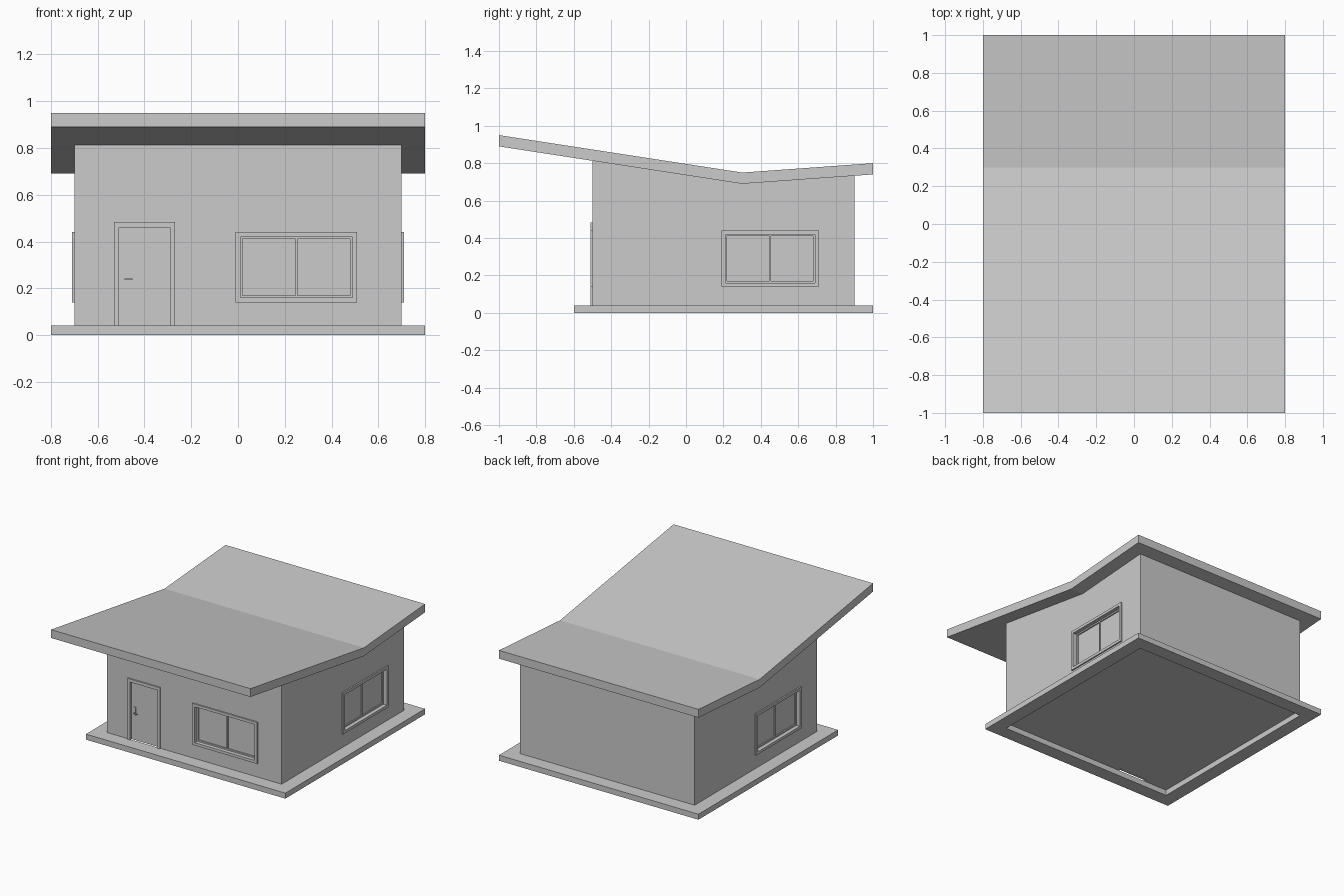
import bpy
import bmesh
from math import pi
from mathutils import Matrix, Vector

if "Cube" in bpy.data.objects:
    bpy.data.objects.remove(bpy.data.objects["Cube"], do_unlink=True)

grey = bpy.data.materials.new("plaster grey")
grey.use_nodes = True
grey.diffuse_color = (0.6, 0.6, 0.6, 1)
grey.node_tree.nodes["Principled BSDF"].inputs["Base Color"].default_value = (0.6, 0.6, 0.6, 1)


def finish(name, bm, place=Matrix()):
    """Turn a bmesh into a placed, painted object."""
    bmesh.ops.recalc_face_normals(bm, faces=bm.faces)
    mesh = bpy.data.meshes.new(name)
    bm.to_mesh(mesh)
    bm.free()
    mesh.materials.append(grey)
    obj = bpy.data.objects.new(name, mesh)
    obj.matrix_world = place
    bpy.context.collection.objects.link(obj)
    return obj


def add_box(bm, x, y, z):
    """Add a box given its (low, high) range on each axis."""
    size = [r[1] - r[0] for r in (x, y, z)]
    centre = Vector([(r[0] + r[1]) / 2 for r in (x, y, z)])
    bmesh.ops.create_cube(bm, size=1, matrix=Matrix.Translation(centre) @ Matrix.Diagonal((*size, 1)))


def box(name, x, y, z, place=Matrix()):
    bm = bmesh.new()
    add_box(bm, x, y, z)
    return finish(name, bm, place)


def prism(name, profile, half):
    """Extrude a (y, z) outline along x."""
    bm = bmesh.new()
    face = bm.faces.new([bm.verts.new((-half, y, z)) for y, z in profile])
    out = bmesh.ops.extrude_face_region(bm, geom=[face])
    bmesh.ops.translate(bm, vec=(2 * half, 0, 0),
                        verts=[v for v in out["geom"] if isinstance(v, bmesh.types.BMVert)])
    return finish(name, bm)


def cut(obj, cutter):
    """Subtract the cutter, then discard it."""
    cutter.hide_render = True
    mod = obj.modifiers.new("opening", "BOOLEAN")
    mod.operation = "DIFFERENCE"
    mod.solver = "EXACT"
    mod.object = cutter
    bpy.context.view_layer.update()
    bpy.context.view_layer.objects.active = obj
    bpy.ops.object.modifier_apply(modifier=mod.name)
    bpy.data.objects.remove(cutter, do_unlink=True)


# Folded roof
fold, thick = 0.3, 0.06
top = [(-1, 0.95), (fold, 0.75), (1, 0.8)]
under = [(y, z - thick) for y, z in top]
prism("roof", top + under[::-1], 0.8)


def ceiling(y):
    (a, b) = under[:2] if y < fold else under[1:]
    return a[1] + (b[1] - a[1]) * (y - a[0]) / (b[0] - a[0])


# Walls reach up to the underside of the roof
front, back, side, base = -0.5, 0.9, 0.7, 0.04
walls = prism("walls", [(front, base), (back, base), (back, ceiling(back)),
                        (fold, ceiling(fold)), (front, ceiling(front))], side)

# Base slab, open underneath the walls
slab = box("base_slab", (-0.8, 0.8), (-0.6, 1), (0, base))
cut(slab, box("slab_cutter", (-side, side), (front, back), (-0.1, 0.1)))


def window(name, place):
    """Two-pane window; local origin at its centre on the wall, facing -y."""
    w, h, rim, sash = 0.26, 0.15, 0.02, 0.01
    cut(walls, box("window_cutter", (-w + 0.01, w - 0.01), (-0.1, 0.035), (-h + 0.01, h - 0.01), place))
    frame, panes = bmesh.new(), bmesh.new()
    iw, ih = w - rim, h - rim
    for s in (-1, 1):
        add_box(frame, sorted((s * w, s * iw)), (-0.01, 0.035), (-h, h))
        add_box(frame, (-iw, iw), (-0.01, 0.035), sorted((s * h, s * ih)))
        # Sash rails and stiles
        add_box(panes, sorted((s * iw, s * (iw - sash))), (0.018, 0.034), (-ih, ih))
        add_box(panes, (-iw, iw), (0.018, 0.034), sorted((s * ih, s * (ih - sash))))
    add_box(panes, (-0.004, 0.004), (0.018, 0.034), (-ih + sash, ih - sash))
    # The frame must not run into the wall beyond its opening
    finish(name + "_frame", frame, place)
    finish(name + "_sashes", panes, place)
    box(name + "_glass", (-iw, iw), (0.027, 0.034), (-ih, ih), place)


def at(x, y, angle):
    return Matrix.Translation((x, y, 0.29)) @ Matrix.Rotation(angle, 4, "Z")


window("front_window", at(0.25, front, 0))
window("left_window", at(side, 0.45, pi / 2))
window("right_window", at(-side, -0.05, -pi / 2))

# Door: opening, frame, leaf
door = Matrix.Translation((-0.4, front, 0))
cut(walls, box("door_cutter", (-0.12, 0.12), (-0.1, 0.025), (base - 0.02, 0.47), door))
frame = bmesh.new()
for s in (-1, 1):
    add_box(frame, sorted((s * 0.13, s * 0.11)), (-0.01, 0.024), (base, 0.46))
add_box(frame, (-0.13, 0.13), (-0.01, 0.024), (0.46, 0.483))
finish("door_frame", frame, door)
box("door_leaf", (-0.11, 0.11), (0.01, 0.024), (base, 0.46), door)

# Door handle: back plate, stem and lever
handle = bmesh.new()
add_box(handle, (-0.089, -0.075), (0.006, 0.012), (0.22, 0.28))
add_box(handle, (-0.085, -0.079), (-0.008, 0.008), (0.235, 0.241))
add_box(handle, (-0.085, -0.052), (-0.009, -0.003), (0.235, 0.241))
finish("door_handle", handle, door)
